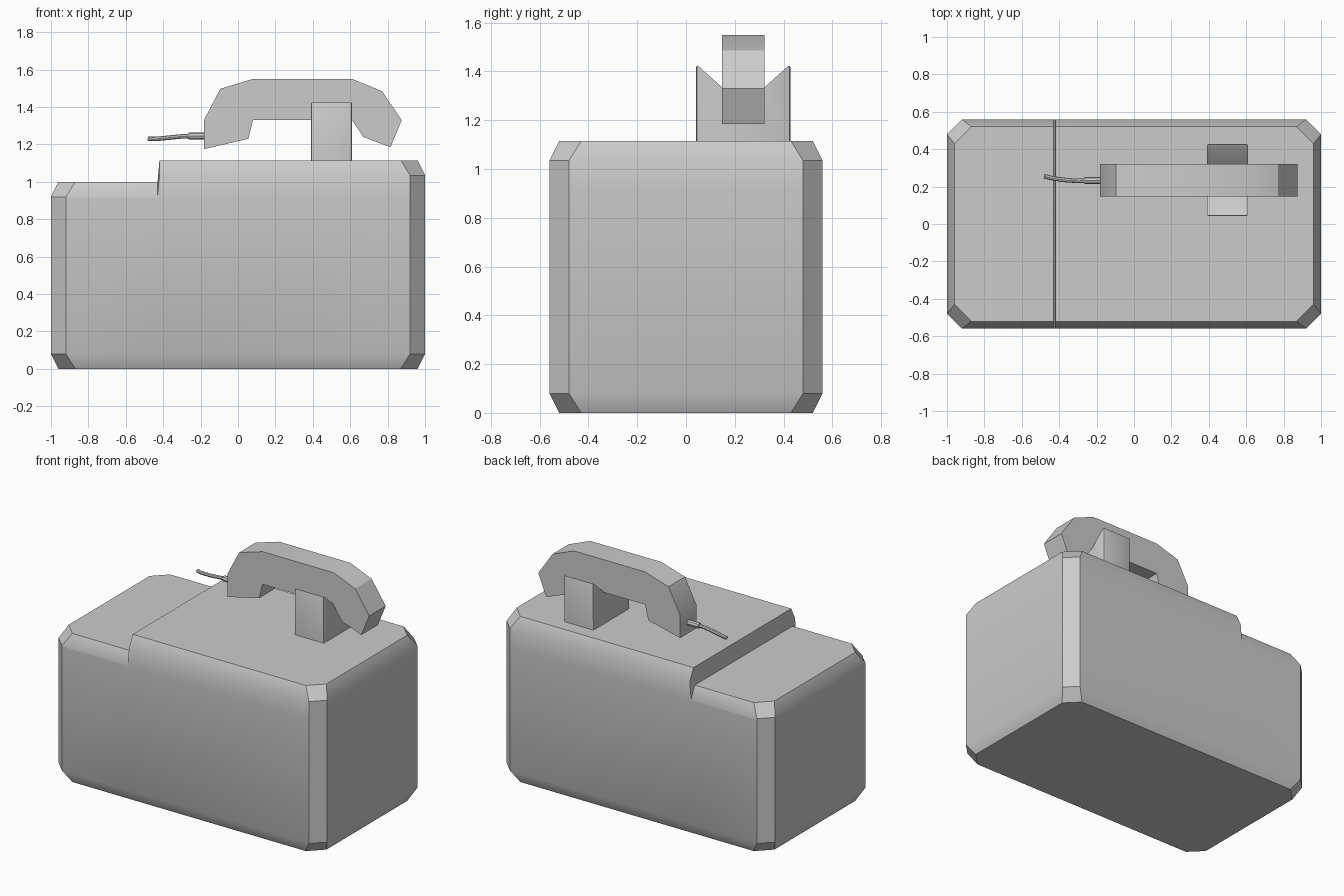
import bpy, bmesh

if "Cube" in bpy.data.objects:
    bpy.data.objects.remove(bpy.data.objects["Cube"])


def finish(bm, name):
    bmesh.ops.recalc_face_normals(bm, faces=bm.faces)
    mesh = bpy.data.meshes.new(name)
    bm.to_mesh(mesh)
    bm.free()
    obj = bpy.data.objects.new(name, mesh)
    bpy.context.collection.objects.link(obj)
    select(obj)
    bpy.ops.object.shade_smooth_by_angle()
    return obj


def select(obj):
    bpy.ops.object.select_all(action='DESELECT')
    bpy.context.view_layer.objects.active = obj
    obj.select_set(True)


def octagon(hx, hy, cut):
    quarter = [(hx, hy - cut), (hx - cut, hy)]
    half = quarter + [(-x, y) for x, y in reversed(quarter)]
    return half + [(-x, -y) for x, y in half]


def prism(bm, points, offset):
    face = bm.faces.new([bm.verts.new(p) for p in points])
    ext = bmesh.ops.extrude_face_region(bm, geom=[face])
    bmesh.ops.translate(bm, vec=offset,
                        verts=[g for g in ext['geom'] if isinstance(g, bmesh.types.BMVert)])


# Cabinet: lofted octagons, with the right part of the lid raised
bm = bmesh.new()
inner, outer = octagon(0.96, 0.52, 0.09), octagon(1.0, 0.56, 0.08)
levels = [(inner, 0), (outer, 0.08), (outer, 0.91), (outer, 0.92), (inner, 1.0)]
rings = [[bm.verts.new((x, y, z)) for x, y in ring] for ring, z in levels]
for a, b in zip(rings, rings[1:]):
    for i in range(8):
        j = (i + 1) % 8
        bm.faces.new((a[i], a[j], b[j], b[i]))
bm.faces.new(rings[0])
bm.faces.new(rings[-1])
for x in (-0.43, -0.42):
    bmesh.ops.bisect_plane(bm, geom=bm.verts[:] + bm.edges[:] + bm.faces[:],
                           plane_co=(x, 0, 0), plane_no=(1, 0, 0))
for v in bm.verts:
    if v.co.x > -0.425 and v.co.z > 0.915:
        v.co.z += 0.115
finish(bm, "cabinet")

# Cradle: notched saddle with softened outer corners
bm = bmesh.new()
saddle = [(0.042, 1.11), (0.042, 1.43), (0.148, 1.335),
          (0.322, 1.335), (0.428, 1.43), (0.428, 1.11)]
prism(bm, [(0.39, y, z) for y, z in saddle], (0.22, 0, 0))
corners = [e for e in bm.edges
           if all(abs(v.co.y - 0.235) > 0.19 for v in e.verts)
           and (abs(e.verts[0].co.z - e.verts[1].co.z) > 0.1 or e.verts[0].co.z > 1.4)
           and e.calc_length() < 0.35]
bmesh.ops.bevel(bm, geom=corners, offset=0.012, segments=2, profile=0.5, affect='EDGES')
finish(bm, "cradle")

# Handset: flat extruded profile
bm = bmesh.new()
profile = [(-0.182, 1.175), (-0.182, 1.33), (-0.095, 1.497), (0.08, 1.55),
           (0.61, 1.55), (0.77, 1.485), (0.875, 1.33), (0.815, 1.185),
           (0.67, 1.24), (0.61, 1.33), (0.08, 1.33), (0.055, 1.23)]
prism(bm, [(x, 0.147, z) for x, z in profile], (0, 0.175, 0))
finish(bm, "handset")


# Cord and its sleeve
def tube(name, points, radius):
    curve = bpy.data.curves.new(name, 'CURVE')
    curve.dimensions = '3D'
    curve.bevel_depth = radius
    curve.bevel_resolution = 2
    curve.use_fill_caps = True
    spline = curve.splines.new('POLY')
    spline.points.add(len(points) - 1)
    for p, co in zip(spline.points, points):
        p.co = (*co, 1)
    obj = bpy.data.objects.new(name, curve)
    bpy.context.collection.objects.link(obj)
    select(obj)
    bpy.ops.object.convert(target='MESH')
    bpy.ops.object.shade_smooth_by_angle()


tube("cord_sleeve", [(-0.17, 0.232, 1.245), (-0.265, 0.232, 1.245)], 0.019)
tube("cord", [(-0.25, 0.232, 1.245), (-0.30, 0.231, 1.243), (-0.36, 0.234, 1.237),
              (-0.42, 0.242, 1.231), (-0.455, 0.249, 1.229), (-0.48, 0.256, 1.23)], 0.012)
